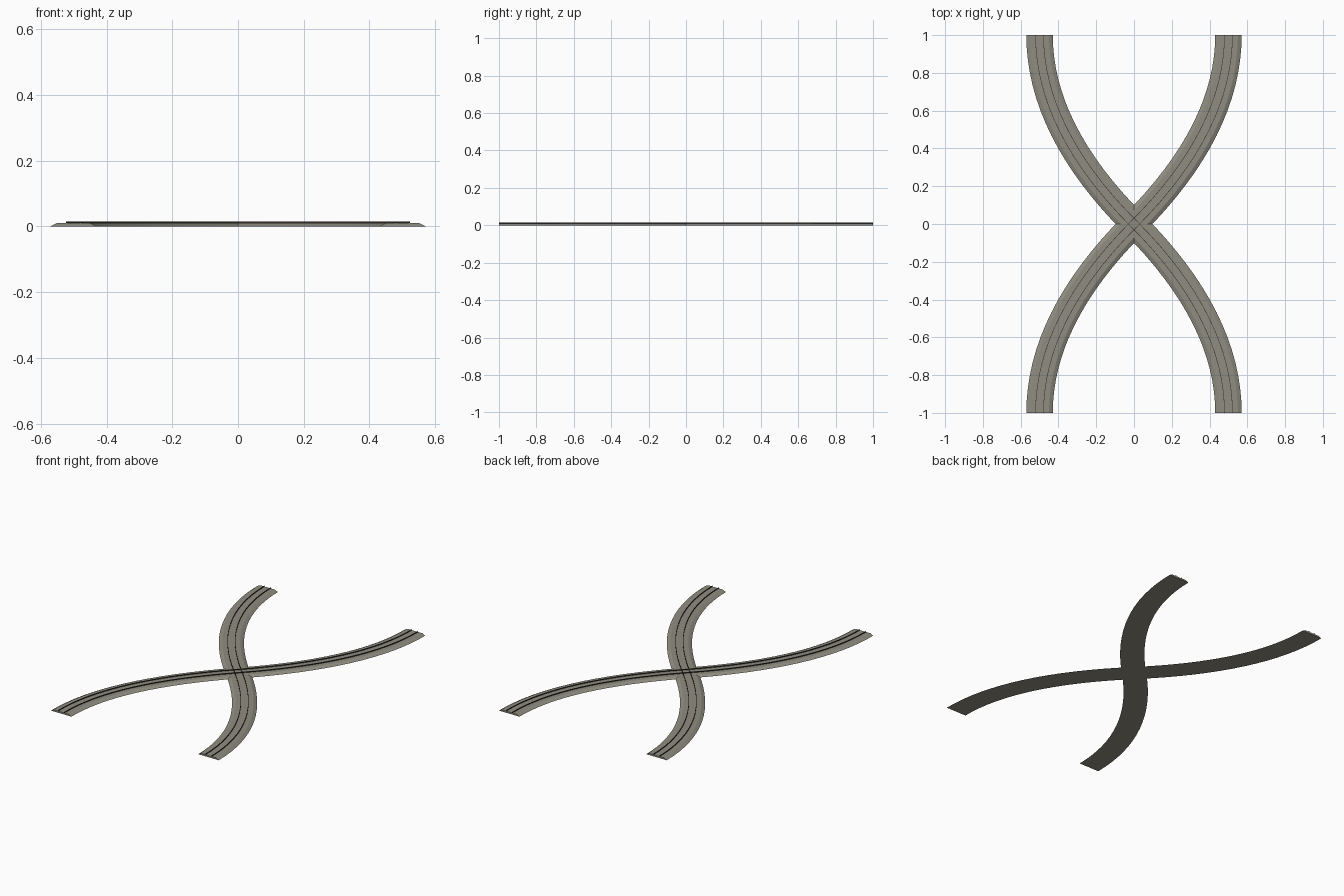
import bpy
from mathutils import Vector

if "Cube" in bpy.data.objects:
    bpy.data.objects.remove(bpy.data.objects["Cube"])


def material(name, rgb):
    m = bpy.data.materials.new(name)
    m.diffuse_color = (*rgb, 1)
    m.use_nodes = True
    m.node_tree.nodes["Principled BSDF"].inputs["Base Color"].default_value = m.diffuse_color
    return m


GRAVEL = material("gravel grey", (0.28, 0.27, 0.22))
RAIL = material("rail dark brown", (0.045, 0.035, 0.03))
SEGMENTS = 16


def centre_line(side):
    # S-shaped path: two parabolic halves, straight along y at the ends
    pts = []
    for i in range(-SEGMENTS, SEGMENTS + 1):
        t = abs(i) / SEGMENTS
        s = 1 if i >= 0 else -1
        x, y = side * s * 0.5 * (1 - (1 - t) ** 2), s * t
        tangent = Vector((side * (1 - t), 1)).normalized()
        pts.append((x, y, tangent))
    return pts


def sweep(name, profile, side, mat):
    # closed (offset, height) profile swept along the path, capped at both ends
    n = len(profile)
    path = centre_line(side)
    verts = [(x + t.y * o, y - t.x * o, z) for x, y, t in path for o, z in profile]
    faces = []
    for i in range(len(path) - 1):
        for k in range(n):
            a, b = i * n + k, i * n + (k + 1) % n
            faces.append((a, b, b + n, a + n))
    faces.append(tuple(reversed(range(n))))
    faces.append(tuple(range((len(path) - 1) * n, len(path) * n)))
    mesh = bpy.data.meshes.new(name)
    mesh.from_pydata(verts, [], faces)
    mesh.materials.append(mat)
    ob = bpy.data.objects.new(name, mesh)
    bpy.context.collection.objects.link(ob)
    # consistent outward normals
    import bmesh
    bm = bmesh.new()
    bm.from_mesh(mesh)
    bmesh.ops.recalc_face_normals(bm, faces=bm.faces)
    bm.to_mesh(mesh)
    bm.free()


for side, label in ((1, "right"), (-1, "left")):
    # gravel bed with sloped shoulders
    sweep(f"bed_{label}", [(-0.07, 0), (0.07, 0), (0.05, 0.01), (-0.05, 0.01)], side, GRAVEL)
    # pair of thin rails
    for o, which in ((-0.021, "inner"), (0.021, "outer")):
        w = 0.0015
        sweep(f"rail_{label}_{which}",
              [(o - w, 0.009), (o + w, 0.009), (o + w, 0.015), (o - w, 0.015)], side, RAIL)
